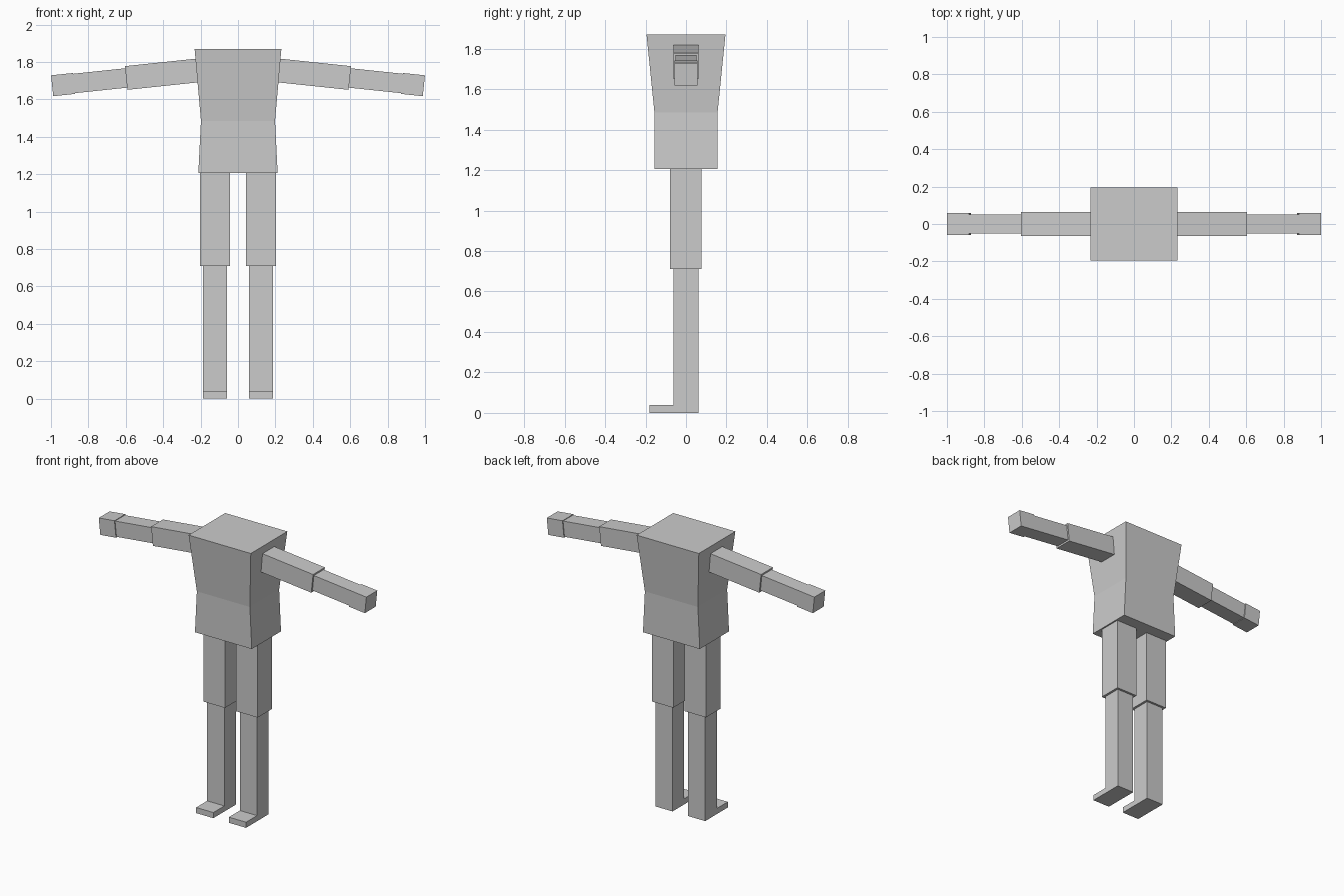
import bpy, bmesh, math
from mathutils import Vector

if "Cube" in bpy.data.objects:
    bpy.data.objects.remove(bpy.data.objects["Cube"])

grey = bpy.data.materials.new("plain grey")
grey.diffuse_color = (0.6, 0.6, 0.6, 1)
grey.use_nodes = True
grey.node_tree.nodes["Principled BSDF"].inputs["Base Color"].default_value = grey.diffuse_color


def loft(name, rings):
    """Closed flat-faced solid through a list of four-cornered rings."""
    bm = bmesh.new()
    loops = [[bm.verts.new(p) for p in ring] for ring in rings]
    for a, b in zip(loops, loops[1:]):
        for i in range(4):
            j = (i + 1) % 4
            bm.faces.new((a[i], a[j], b[j], b[i]))
    bm.faces.new(loops[0][::-1])
    bm.faces.new(loops[-1])
    bmesh.ops.recalc_face_normals(bm, faces=bm.faces[:])
    mesh = bpy.data.meshes.new(name)
    bm.to_mesh(mesh)
    bm.free()
    mesh.materials.append(grey)
    obj = bpy.data.objects.new(name, mesh)
    bpy.context.collection.objects.link(obj)
    return obj


def flat_ring(x0, x1, y0, y1, z):
    return [(x0, y0, z), (x1, y0, z), (x1, y1, z), (x0, y1, z)]


# Torso: narrow waist, wide shoulders
loft("torso", [flat_ring(-w, w, -d, d, z) for w, d, z in
               ((0.212, 0.156, 1.205), (0.198, 0.156, 1.485), (0.232, 0.195, 1.87))])

# Arms slope gently down along one line
slope = math.radians(6)
along = Vector((math.cos(slope), 0, -math.sin(slope)))
across = Vector((math.sin(slope), 0, math.cos(slope)))
shoulder = Vector((0.21, 0, 1.755))


def arm_part(name, side, start, end, depth, height):
    rings = []
    for t in (start, end):
        ring = []
        for sy, sz in ((-1, -1), (1, -1), (1, 1), (-1, 1)):
            p = shoulder + along * t + across * (sz * height / 2)
            ring.append((p.x * side, sy * depth / 2, p.z))
        rings.append(ring)
    loft(name, rings)


for label, side in (("left", 1), ("right", -1)):
    arm_part(label + "_upper_arm", side, 0, 0.39, 0.126, 0.127)
    arm_part(label + "_forearm", side, 0.38, 0.68, 0.104, 0.104)
    arm_part(label + "_hand", side, 0.67, 0.788, 0.116, 0.112)

    # Thigh and shin
    a, b = sorted((0.042 * side, 0.202 * side))
    loft(label + "_thigh", [flat_ring(a, b, -0.079, 0.076, z) for z in (0.71, 1.21)])
    a, b = sorted((0.058 * side, 0.186 * side))
    loft(label + "_shin", [flat_ring(a, b, -0.063, 0.061, z) for z in (0, 0.715)])

    # Thin foot plate poking out in front of the shin
    loft(label + "_foot", [flat_ring(a, b, -0.18, -0.063, z) for z in (0, 0.038)])
